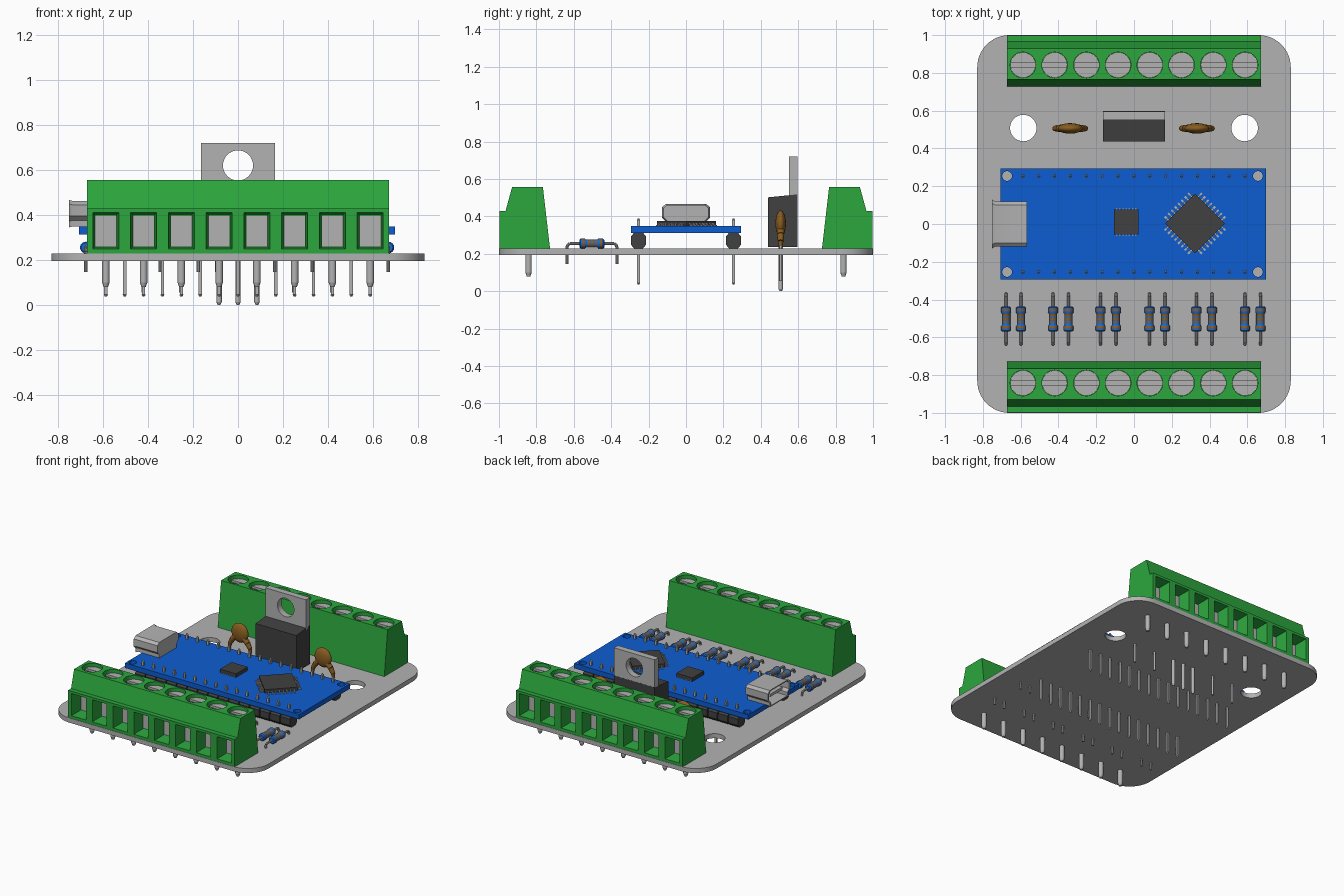
import bpy, bmesh, math
from mathutils import Vector, Matrix

if "Cube" in bpy.data.objects:
    bpy.data.objects.remove(bpy.data.objects["Cube"])


def material(name, rgb):
    m = bpy.data.materials.new(name)
    m.diffuse_color = (*rgb, 1)
    m.use_nodes = True
    m.node_tree.nodes["Principled BSDF"].inputs["Base Color"].default_value = m.diffuse_color
    return m


GREY = material("metal_grey", (0.45, 0.45, 0.45))
GREEN = material("terminal_green", (0.025, 0.38, 0.047))
BLUE = material("board_blue", (0.004, 0.11, 0.64))
BLACK = material("plastic_black", (0.052, 0.052, 0.052))
BROWN = material("brown", (0.25, 0.11, 0.015))
RBLUE = material("resistor_blue", (0.012, 0.14, 0.66))


def paint(verts, mat):
    for f in {f for v in verts for f in v.link_faces}:
        f.material_index = mat


def box(bm, lo, hi, mat=0, rot=None):
    lo, hi = Vector(lo), Vector(hi)
    m = Matrix.Translation((lo + hi) / 2) @ Matrix.Diagonal((*(hi - lo), 1))
    vs = bmesh.ops.create_cube(bm, size=1, matrix=(rot or Matrix()) @ m)["verts"]
    paint(vs, mat)
    return vs


def rod(bm, p, q, r1, r2=None, seg=12, mat=0):
    p, q = Vector(p), Vector(q)
    d = q - p
    m = Matrix.Translation((p + q) / 2) @ d.to_track_quat("Z", "Y").to_matrix().to_4x4()
    vs = bmesh.ops.create_cone(bm, cap_ends=True, segments=seg, radius1=r1,
                               radius2=r1 if r2 is None else r2, depth=d.length, matrix=m)["verts"]
    paint(vs, mat)


def prism(bm, pts, offset, mat=0):
    vs = [bm.verts.new(p) for p in pts]
    f = bm.faces.new(vs)
    ext = bmesh.ops.extrude_face_region(bm, geom=[f])["geom"]
    new = [v for v in ext if isinstance(v, bmesh.types.BMVert)]
    bmesh.ops.translate(bm, verts=new, vec=offset)
    paint(vs + new, mat)
    bmesh.ops.recalc_face_normals(bm, faces=list({f for v in vs + new for f in v.link_faces}))


def make(name, bm, *mats):
    me = bpy.data.meshes.new(name)
    bm.to_mesh(me)
    bm.free()
    for m in mats:
        me.materials.append(m)
    ob = bpy.data.objects.new(name, me)
    bpy.context.collection.objects.link(ob)
    return ob


def cut(ob, bm, mat):
    c = make("cutter", bm, mat)
    mod = ob.modifiers.new("cut", "BOOLEAN")
    mod.operation, mod.object, mod.solver = "DIFFERENCE", c, "EXACT"
    bpy.context.view_layer.objects.active = ob
    bpy.ops.object.modifier_apply(modifier=mod.name)
    bpy.data.objects.remove(c)


CELLS = [-0.588 + 0.168 * i for i in range(8)]
PINS = [-0.588 + 0.084 * i for i in range(15)]

# base board with rounded corners and two mounting holes
bm = bmesh.new()
pts = []
for k, (sx, sy) in enumerate([(1, 1), (-1, 1), (-1, -1), (1, -1)]):
    for i in range(13):
        a = math.radians(90 * k + 7.5 * i)
        pts.append((sx * 0.66 + 0.17 * math.cos(a), sy * 0.83 + 0.17 * math.sin(a), 0.195))
prism(bm, pts, (0, 0, 0.033))
board = make("base_board", bm, GREY)
bm = bmesh.new()
for x in (-0.586, 0.586):
    rod(bm, (x, 0.508, 0.1), (x, 0.508, 0.3), 0.07, seg=40)
cut(board, bm, GREY)

# screw terminal rows, front and back
for s, side in ((-1, "front"), (1, "back")):
    prof = [(0.998, 0.228), (0.998, 0.428), (0.965, 0.428), (0.93, 0.556), (0.765, 0.556), (0.727, 0.228)]
    bm = bmesh.new()
    prism(bm, [(-0.672, s * y, z) for y, z in prof], (1.344, 0, 0))
    block = make(side + "_terminal_block", bm, GREEN)
    cutter, metal, slots = bmesh.new(), bmesh.new(), bmesh.new()
    for x in CELLS:
        # tapered wire opening and screw well
        for v in box(cutter, (x - 0.06, s * 0.96 - 0.06, 0.247), (x + 0.06, s * 0.96 + 0.06, 0.412)):
            if abs(v.co.y) < 0.95:
                v.co.x = x + (v.co.x - x) * 0.8
                v.co.z = 0.328 + (v.co.z - 0.328) * 0.87
        rod(cutter, (x, s * 0.842, 0.5), (x, s * 0.842, 0.6), 0.068, seg=32)
        # clamp plate, screw head, solder pin
        y0, y1 = sorted((s * 0.895, s * 0.906))
        box(metal, (x - 0.047, y0, 0.26), (x + 0.047, y1, 0.396))
        rod(metal, (x, s * 0.842, 0.495), (x, s * 0.842, 0.53), 0.067, seg=32)
        box(slots, (x - 0.1, s * 0.842 - 0.014, 0.515), (x + 0.1, s * 0.842 + 0.014, 0.6))
        rod(metal, (x, s * 0.842, 0.23), (x, s * 0.842, 0.1), 0.017)
        rod(metal, (x, s * 0.842, 0.1), (x, s * 0.842, 0.08), 0.017, 0.01)
    cut(block, cutter, GREEN)
    cut(make(side + "_terminal_metal", metal, GREY), slots, GREY)

# controller board with corner holes
bm = bmesh.new()
box(bm, (-0.707, -0.293, 0.312), (0.698, 0.293, 0.348))
ctrl = make("controller_board", bm, BLUE)
bm = bmesh.new()
for x in (-0.672, 0.656):
    for y in (-0.254, 0.254):
        rod(bm, (x, y, 0.29), (x, y, 0.37), 0.026, seg=20)
cut(ctrl, bm, BLUE)

# header rows: chamfered plastic carriers and pins
bm = bmesh.new()
for y in (-0.254, 0.254):
    for x in PINS:
        oct_pts = [(-.04, .248), (-.04, .294), (-.024, .312), (.024, .312),
                   (.04, .294), (.04, .248), (.024, .229), (-.024, .229)]
        prism(bm, [(x - 0.038, y + a, z) for a, z in oct_pts], (0.076, 0, 0))
        box(bm, (x - 0.007, y - 0.007, 0.045), (x + 0.007, y + 0.007, 0.38), 1)
        for z0, z1 in ((0.045, 0.036), (0.38, 0.389)):
            rod(bm, (x, y, z0), (x, y, z1), 0.009, 0.004, 4, 1)
make("header_pins", bm, BLACK, GREY)

# chips: rotated square chip and small flat chip, with legs
bm = bmesh.new()
for k in range(4):
    rot = Matrix.Translation((0.323, 0.003, 0)) @ Matrix.Rotation(math.radians(45 + 90 * k), 4, "Z")
    for i in range(8):
        t = (i - 3.5) * 0.025
        box(bm, (0.1, t - 0.005, 0.357), (0.124, t + 0.005, 0.364), 1, rot)
        box(bm, (0.118, t - 0.005, 0.347), (0.139, t + 0.005, 0.354), 1, rot)
        box(bm, (0.118, t - 0.005, 0.35), (0.124, t + 0.005, 0.364), 1, rot)
box(bm, (-0.111, -0.111, 0.352), (0.111, 0.111, 0.376), 0, rot)
box(bm, (-0.106, -0.056, 0.347), (0.024, 0.077, 0.374), 0)
for i in range(7):
    x = -0.092 + i * 0.017
    box(bm, (x - 0.004, -0.061, 0.347), (x + 0.004, 0.082, 0.353), 1)
make("chips", bm, BLACK, GREY)

# hollow plug socket with flared mouth
bm = bmesh.new()
ring = [(-.1, .462), (.1, .462), (.12, .445), (.12, .395), (.1, .375), (.1, .349),
        (-.1, .349), (-.1, .375), (-.12, .395), (-.12, .445)]
prism(bm, [(-0.566, y, z) for y, z in ring], (-0.169, 0, 0))
for step, scale in ((-0.017, 1.08), (0, 0.88), (0.13, 1)):
    mouth = min((f for f in bm.faces if abs(f.normal.x) > 0.9 and f.calc_center_median().x < -0.6
                 and len(f.verts) == 10), key=lambda f: f.calc_area())
    ext = bmesh.ops.extrude_face_region(bm, geom=[mouth])["geom"]
    if mouth.is_valid:
        bm.faces.remove(mouth)
    for v in [v for v in ext if isinstance(v, bmesh.types.BMVert)]:
        v.co = (v.co.x + step, v.co.y * scale, 0.405 + (v.co.z - 0.405) * scale)
bmesh.ops.recalc_face_normals(bm, faces=bm.faces)
box(bm, (-0.73, -0.07, 0.4), (-0.61, 0.07, 0.42))
make("plug_socket", bm, GREY)

# voltage regulator: body, tab with hole, three legs
bm = bmesh.new()
prism(bm, [(-0.164, y, z) for y, z in
           ((0.438, 0.236), (0.438, 0.502), (0.597, 0.518), (0.597, 0.236))], (0.328, 0, 0))
make("regulator_body", bm, BLACK)
bm = bmesh.new()
box(bm, (-0.164, 0.55, 0.5), (0.164, 0.596, 0.72))
tab = make("regulator_tab", bm, GREY)
bm = bmesh.new()
rod(bm, (0, 0.5, 0.62), (0, 0.65, 0.62), 0.067, seg=32)
cut(tab, bm, GREY)
bm = bmesh.new()
for x in (-0.084, 0, 0.084):
    rod(bm, (x, 0.506, 0.24), (x, 0.506, 0.012), 0.012)
    rod(bm, (x, 0.506, 0.012), (x, 0.506, 0), 0.012, 0.006)
make("regulator_legs", bm, GREY)

# disc capacitors with coated, splayed legs
for n, cx in (("left", -0.338), ("right", 0.333)):
    bm = bmesh.new()
    m = Matrix.Translation((cx, 0.506, 0.362)) @ Matrix.Diagonal((0.066, 0.028, 0.07, 1))
    bmesh.ops.create_uvsphere(bm, u_segments=24, v_segments=14, radius=1, matrix=m)
    for s in (-1, 1):
        path = [(0.03, 0.335), (0.06, 0.302), (0.08, 0.268), (0.084, 0.24)]
        for (a, z0), (b, z1), r, q in zip(path, path[1:], (.021, .019, .015), (.019, .015, .01)):
            rod(bm, (cx + s * a, 0.506, z0), (cx + s * b, 0.506, z1), r, q)
        rod(bm, (cx + s * 0.084, 0.506, 0.245), (cx + s * 0.084, 0.506, 0.055), 0.008, mat=1)
    make(n + "_capacitor", bm, BROWN, GREY)

# striped resistors: bulged ends, brown bands, bent leads
for i, x in enumerate((-.677, -.598, -.429, -.347, -.177, -.095, .082, .164, .331, .413, .587, .669)):
    bm = bmesh.new()
    body = [(-.066, .02), (-.06, .026), (-.05, .026), (-.038, .026), (-.032, .022), (-.022, .022), (-.011, .022),
            (-.004, .022), (.008, .022), (.016, .022), (.028, .022), (.034, .026), (.043, .026), (.053, .026),
            (.06, .026), (.066, .02)]
    for k, ((a, r), (b, q)) in enumerate(zip(body, body[1:])):
        rod(bm, (x, -0.503 + a, 0.255), (x, -0.503 + b, 0.255), r, q, 16, 1 if k in (2, 5, 7, 9, 12) else 0)
    # internal caps between body segments are not needed
    bmesh.ops.remove_doubles(bm, verts=bm.verts, dist=0.0002)
    bmesh.ops.delete(bm, geom=[f for f in bm.faces if len(f.verts) > 4 and
                               abs(f.calc_center_median().y + 0.503) < 0.064], context="FACES_ONLY")
    for s in (-1, 1):
        path = [(0.06, 0.255), (0.118, 0.255), (0.129, 0.249), (0.133, 0.238), (0.133, 0.145)]
        for (a, z0), (b, z1) in zip(path, path[1:]):
            rod(bm, (x, -0.503 + s * a, z0), (x, -0.503 + s * b, z1), 0.008, seg=10, mat=2)
    make("resistor_%d" % (i + 1), bm, RBLUE, BROWN, GREY)

# smooth round parts, keep edges sharp
bpy.ops.object.select_all(action="SELECT")
bpy.context.view_layer.objects.active = board
bpy.ops.object.shade_smooth_by_angle(angle=math.radians(35))
